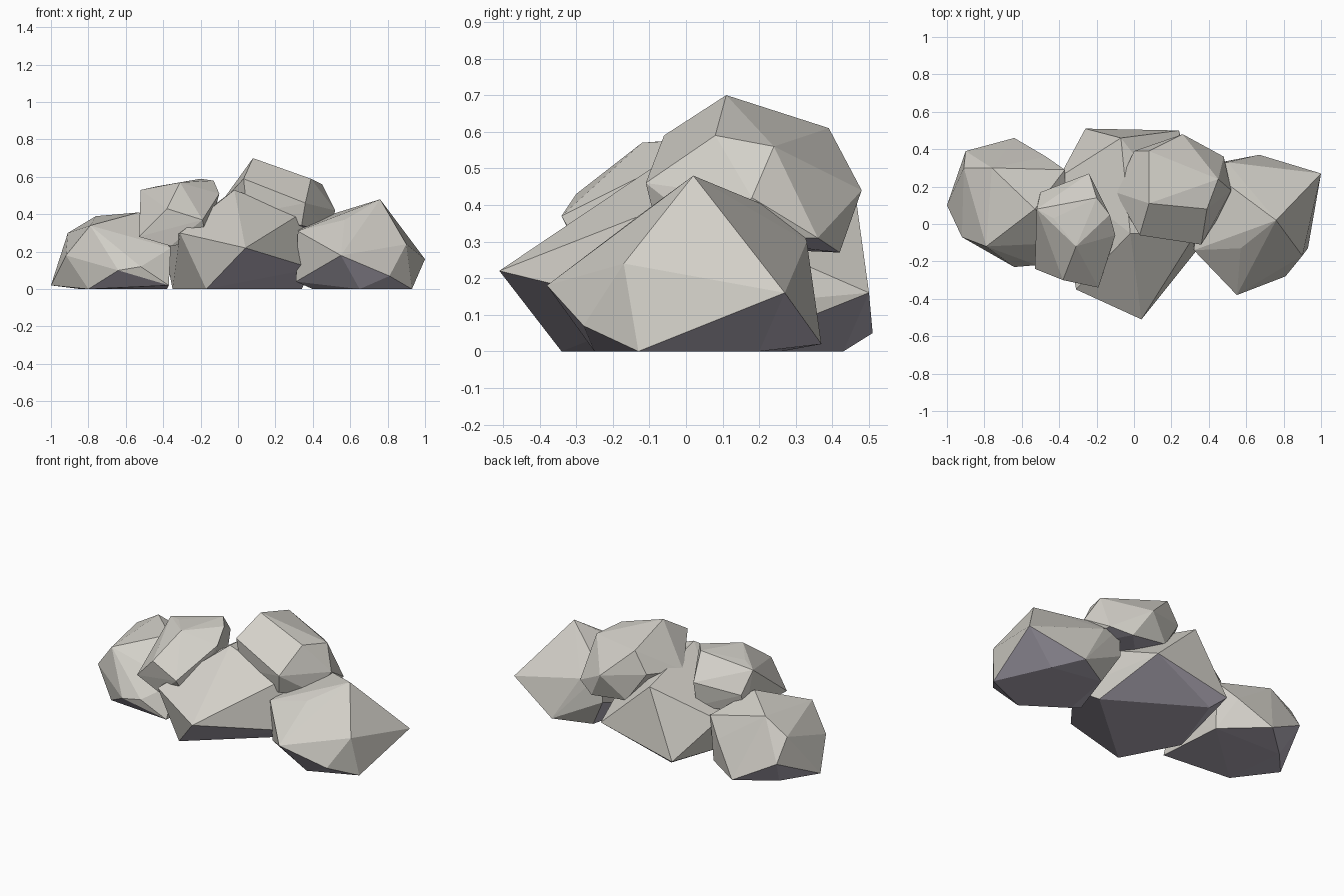
import bpy
import bmesh
from mathutils import Vector

# Remove the default cube only
default_cube = bpy.data.objects.get("Cube")
if default_cube:
    bpy.data.objects.remove(default_cube, do_unlink=True)


def make_material(name, colour):
    material = bpy.data.materials.new(name)
    material.use_nodes = True
    material.diffuse_color = colour
    shader = next(n for n in material.node_tree.nodes if n.type == 'BSDF_PRINCIPLED')
    shader.inputs["Base Color"].default_value = colour
    return material


upper_grey = make_material("warm_light_grey", (.65, .63, .58, 1))
under_grey = make_material("dusky_purple_grey", (.43, .40, .47, 1))


def make_rock(name, crown, belt, base):
    """Faceted boulder: hull around its corner points, given in hundredths."""
    mesh = bpy.data.meshes.new(name)
    bm = bmesh.new()
    for corner in crown + belt + base:
        bm.verts.new(Vector(corner) / 100)
    bmesh.ops.convex_hull(bm, input=bm.verts[:], use_existing_faces=False)

    # Drop any corner that fell inside the hull
    loose = [v for v in bm.verts if not v.link_faces]
    bmesh.ops.delete(bm, geom=loose, context='VERTS')
    bmesh.ops.recalc_face_normals(bm, faces=bm.faces[:])
    bm.normal_update()

    # Strongly overhanging faces take the darker underside colour
    for face in bm.faces:
        face.smooth = False
        face.material_index = 1 if face.normal.z < -.5 else 0
    bm.to_mesh(mesh)
    bm.free()
    mesh.materials.append(upper_grey)
    mesh.materials.append(under_grey)
    rock = bpy.data.objects.new(name, mesh)
    bpy.context.scene.collection.objects.link(rock)
    return rock


# Central boulder that carries the others
make_rock(
    "central_rock",
    crown=[(-2, -5, 53), (-7, 46, 45), (33, -5, 40), (-10, -26, 37)],
    belt=[(4, -51, 22), (-31, -35, 30), (40, -6, 11), (24, 50, 16), (-40, 25, 25)],
    base=[(-17, -34, 0), (-26, 51, 5), (-20, 43, 0), (34, 10, 0), (-35, 0, 0)],
)

# Boulder at the +x end
make_rock(
    "left_end_rock",
    crown=[(76, 2, 48), (57, -13, 37), (32, -14, 31), (52, 14, 40), (37, 31, 36), (50, 33, 30)],
    belt=[(100, 27, 16), (90, -17, 24), (55, -38, 18), (81, -28, 7), (31, -10, 4), (36, 31, 18)],
    base=[(93, -13, 0), (67, 37, 2), (65, -25, 0), (40, -8, 0), (46, 26, 0), (78, 20, 0)],
)

# Boulder at the -x end
make_rock(
    "right_end_rock",
    crown=[(-53, 8, 41), (-76, 30, 39), (-79, -12, 34), (-91, 30, 30), (-37, 29, 29)],
    belt=[(-92, -7, 18), (-90, 39, 16), (-47, 36, 19), (-36, -10, 22), (-64, -23, 10), (-52, -22, 12)],
    base=[(-100, 10, 2), (-64, 46, 2), (-80, -11, 0), (-84, 28, 0), (-38, 27, 0), (-37, -18, 2)],
)

# Tall boulder resting at the back
make_rock(
    "top_rock",
    crown=[(8, 11, 70), (8, 39, 61), (39, 8, 59), (45, 24, 56), (3, -6, 59)],
    belt=[(26, 48, 44), (52, 18, 42), (36, -11, 46), (-10, 17, 45), (0, 39, 48)],
    base=[(48, 36, 31), (36, 42, 27), (48, 8, 31), (34, -8, 34), (5, -4, 40), (12, 42, 30), (15, 20, 28)],
)

# Smaller boulder perched in front
make_rock(
    "perched_rock",
    crown=[(-31, -12, 57), (-20, 14, 59), (-43, 3, 55), (-52, 8, 53), (-13, 5, 58)],
    belt=[(-38, -30, 43), (-19, -34, 37), (-10, -6, 51), (-24, 27, 45), (-50, 17, 40)],
    base=[(-53, -24, 28), (-51, 14, 28), (-36, -27, 23), (-17, -28, 26), (-16, -5, 28), (-25, 25, 30)],
)
